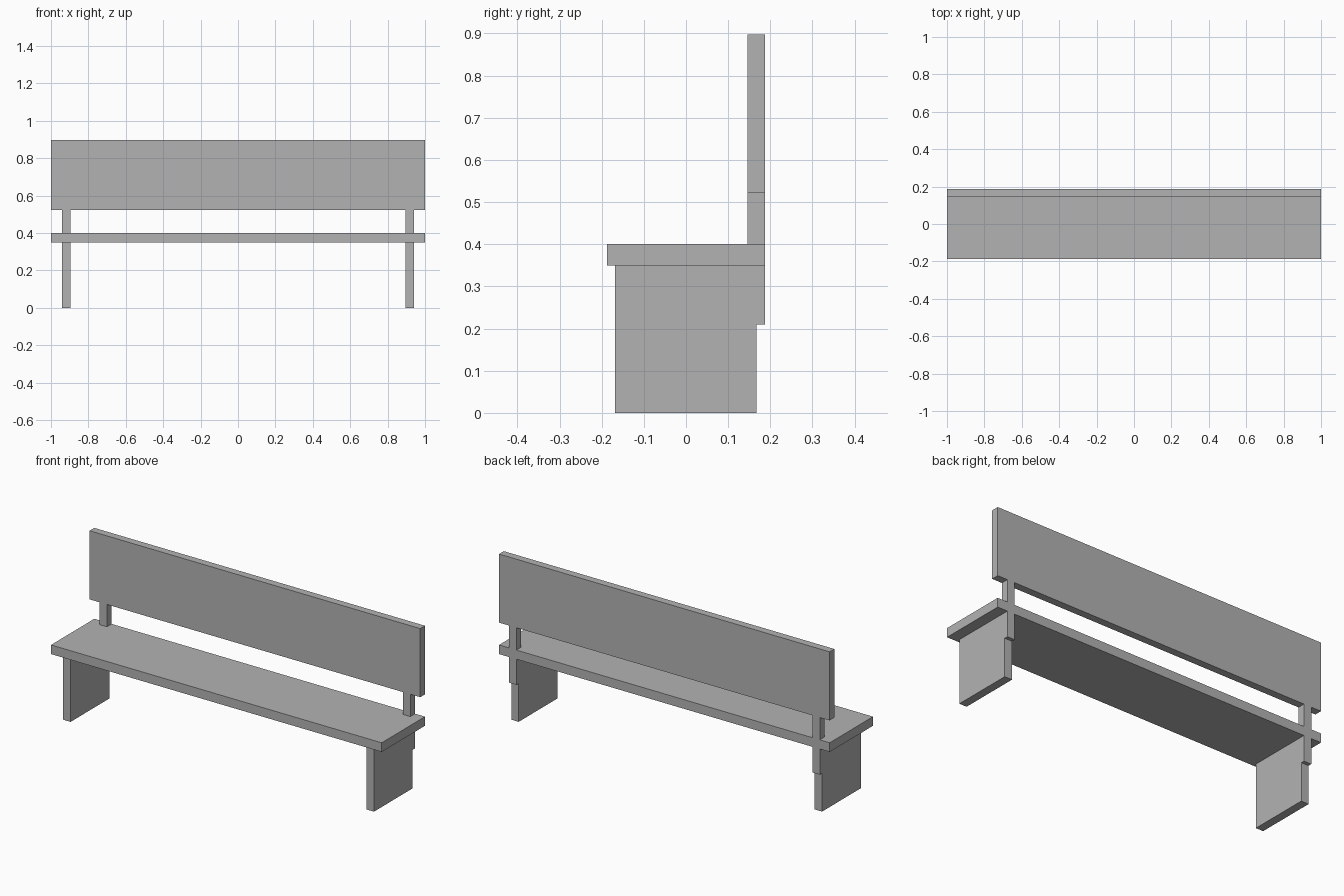
import bpy, bmesh

if "Cube" in bpy.data.objects:
    bpy.data.objects.remove(bpy.data.objects["Cube"])

grey = bpy.data.materials.new("plain grey")
grey.diffuse_color = (0.45, 0.45, 0.45, 1)
grey.use_nodes = True
grey.node_tree.nodes["Principled BSDF"].inputs["Base Color"].default_value = grey.diffuse_color


def extrude_x(name, profile, x0, x1):
    """Extrude a closed (y, z) profile along x."""
    bm = bmesh.new()
    face = bm.faces.new([bm.verts.new((x0, y, z)) for y, z in profile])
    new = bmesh.ops.extrude_face_region(bm, geom=[face])["geom"]
    moved = [v for v in new if isinstance(v, bmesh.types.BMVert)]
    bmesh.ops.translate(bm, verts=moved, vec=(x1 - x0, 0, 0))
    bmesh.ops.recalc_face_normals(bm, faces=bm.faces)
    mesh = bpy.data.meshes.new(name)
    bm.to_mesh(mesh)
    bm.free()
    mesh.materials.append(grey)
    obj = bpy.data.objects.new(name, mesh)
    bpy.context.collection.objects.link(obj)
    return obj


def rect(y0, y1, z0, z1):
    return [(y0, z0), (y1, z0), (y1, z1), (y0, z1)]


BACK, FRONT_OF_BACK = 0.187, 0.146
SEAT_BOTTOM, SEAT_TOP, REST_BOTTOM, REST_TOP = 0.35, 0.40, 0.522, 0.897

# Seat plank and backrest board
extrude_x("seat", rect(-0.187, BACK, SEAT_BOTTOM, SEAT_TOP), -1, 1)
extrude_x("backrest", rect(FRONT_OF_BACK, BACK, REST_BOTTOM, REST_TOP), -1, 1)

# Slab legs with the stepped lower end of the post, and upper posts
leg = [(-0.168, 0), (0.167, 0), (0.167, 0.21), (BACK, 0.21),
       (BACK, SEAT_BOTTOM), (-0.168, SEAT_BOTTOM)]
for side, s in (("left", -1), ("right", 1)):
    x0, x1 = sorted((s * 0.895, s * 0.94))
    extrude_x(side + "_leg", leg, x0, x1)
    extrude_x(side + "_back_post", rect(FRONT_OF_BACK, BACK, SEAT_TOP, REST_BOTTOM), x0, x1)
